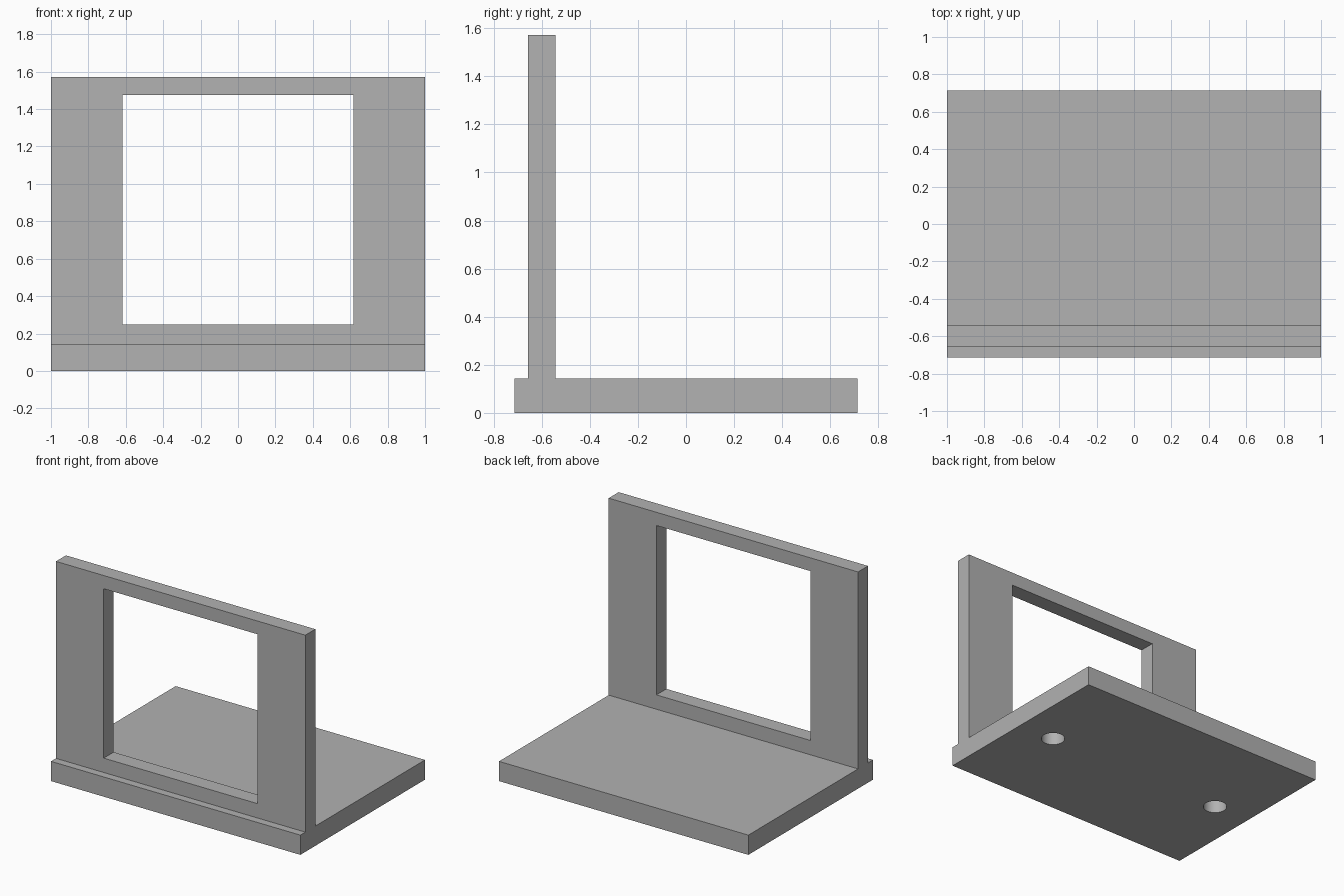
import bpy
import bmesh
from mathutils import Matrix

cube = bpy.data.objects.get("Cube")
if cube:
    bpy.data.objects.remove(cube, do_unlink=True)

grey = bpy.data.materials.new("plain grey")
grey.use_nodes = True
colour = (0.445, 0.445, 0.445, 1)
grey.diffuse_color = colour
grey.node_tree.nodes["Principled BSDF"].inputs["Base Color"].default_value = colour

HALF_WIDTH = 1.0
HALF_DEPTH = 0.714
SLAB = 0.143
HEIGHT = 1.571
WALL_FRONT, WALL_BACK = -0.657, -0.543


def make_object(name, bm):
    bmesh.ops.recalc_face_normals(bm, faces=bm.faces)
    mesh = bpy.data.meshes.new(name)
    bm.to_mesh(mesh)
    bm.free()
    mesh.materials.append(grey)
    obj = bpy.data.objects.new(name, mesh)
    bpy.context.collection.objects.link(obj)
    return obj


def cut(target, cutter):
    mod = target.modifiers.new(cutter.name, "BOOLEAN")
    mod.operation = "DIFFERENCE"
    mod.solver = "EXACT"
    mod.object = cutter
    bpy.context.view_layer.objects.active = target
    bpy.ops.object.modifier_apply(modifier=mod.name)
    bpy.data.objects.remove(cutter, do_unlink=True)


# Base slab and upright wall, one side profile extruded across the width
profile = [(-HALF_DEPTH, 0), (HALF_DEPTH, 0), (HALF_DEPTH, SLAB),
           (WALL_BACK, SLAB), (WALL_BACK, HEIGHT), (WALL_FRONT, HEIGHT),
           (WALL_FRONT, SLAB), (-HALF_DEPTH, SLAB)]
bm = bmesh.new()
side = bm.faces.new([bm.verts.new((-HALF_WIDTH, y, z)) for y, z in profile])
extruded = bmesh.ops.extrude_face_region(bm, geom=[side], use_keep_orig=True)
moved = [v for v in extruded["geom"] if isinstance(v, bmesh.types.BMVert)]
bmesh.ops.translate(bm, verts=moved, vec=(2 * HALF_WIDTH, 0, 0))
stand = make_object("base_and_window_wall", bm)

# Window opening through the wall
low, high, half = 0.247, 1.475, 0.617
bm = bmesh.new()
bmesh.ops.create_cube(
    bm, size=1,
    matrix=Matrix.Translation((0, (WALL_FRONT + WALL_BACK) / 2, (low + high) / 2))
    @ Matrix.Diagonal((2 * half, 0.3, high - low, 1)))
cut(stand, make_object("window_cutter", bm))

# Two blind round holes in the underside
depth = 0.11
for sign in (-1, 1):
    bm = bmesh.new()
    bmesh.ops.create_cone(bm, cap_ends=True, segments=48, radius1=0.079,
                          radius2=0.079, depth=2 * depth,
                          matrix=Matrix.Translation((sign * 0.714, 0, 0)))
    cut(stand, make_object("hole_cutter", bm))

# Smooth hole walls, crisp edges elsewhere
bpy.ops.object.select_all(action="DESELECT")
stand.select_set(True)
bpy.context.view_layer.objects.active = stand
bpy.ops.object.shade_smooth_by_angle()
